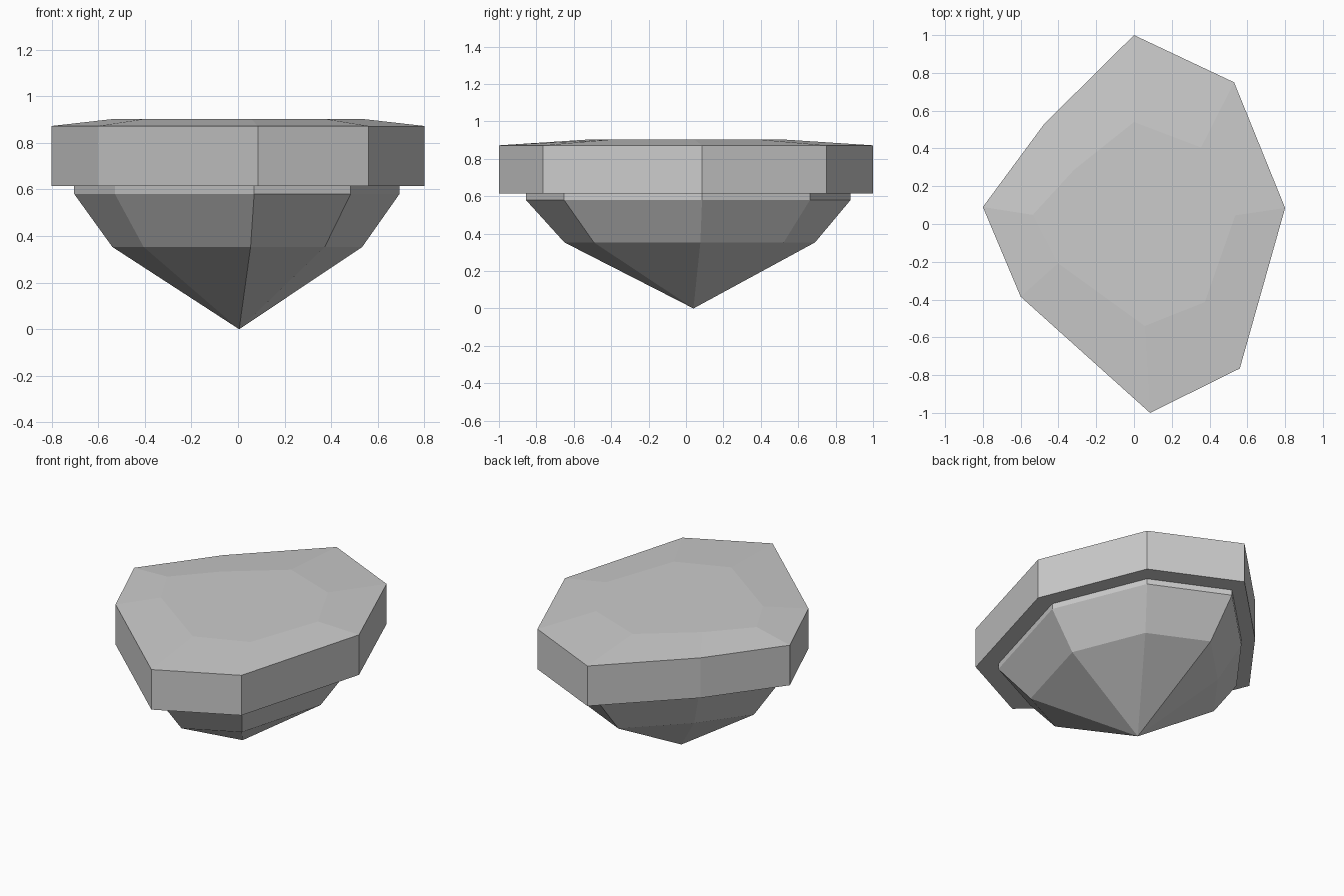
import bpy, bmesh

if "Cube" in bpy.data.objects:
    bpy.data.objects.remove(bpy.data.objects["Cube"])

# Irregular eight-sided outline, counter-clockwise from above
OUT = [(0, 1), (-0.475, 0.53), (-0.80, 0.09), (-0.60, -0.385),
       (0.085, -1), (0.56, -0.765), (0.80, 0.085), (0.53, 0.75)]


def ring(bm, z, sx=1, sy=1, dx=0, dy=0):
    return [bm.verts.new((x * sx + dx, y * sy + dy, z)) for x, y in OUT]


def bridge(bm, low, high):
    n = len(low)
    for i in range(n):
        j = (i + 1) % n
        bm.faces.new((low[i], low[j], high[j], high[i]))


bm = bmesh.new()

# Pointed underside: tip, lower belt, upper belt, short collar
tip = bm.verts.new((0.005, 0.04, 0))
belt = ring(bm, 0.353, 0.67, 0.67, -0.003, 0.02)
for i in range(8):
    bm.faces.new((tip, belt[(i + 1) % 8], belt[i]))

levels = [ring(bm, 0.58, 0.872, 0.868, -0.005, 0.012),
          ring(bm, 0.615, 0.872, 0.868, -0.005, 0.012),
          # Overhanging slab with a shallow bevelled crown
          ring(bm, 0.615), ring(bm, 0.872), ring(bm, 0.902, 0.67, 0.54)]
prev = belt
for level in levels:
    bridge(bm, prev, level)
    prev = level
bm.faces.new(prev)

bmesh.ops.recalc_face_normals(bm, faces=bm.faces)
me = bpy.data.meshes.new("faceted_stone")
bm.to_mesh(me)
bm.free()
bpy.context.collection.objects.link(bpy.data.objects.new("faceted_stone", me))
